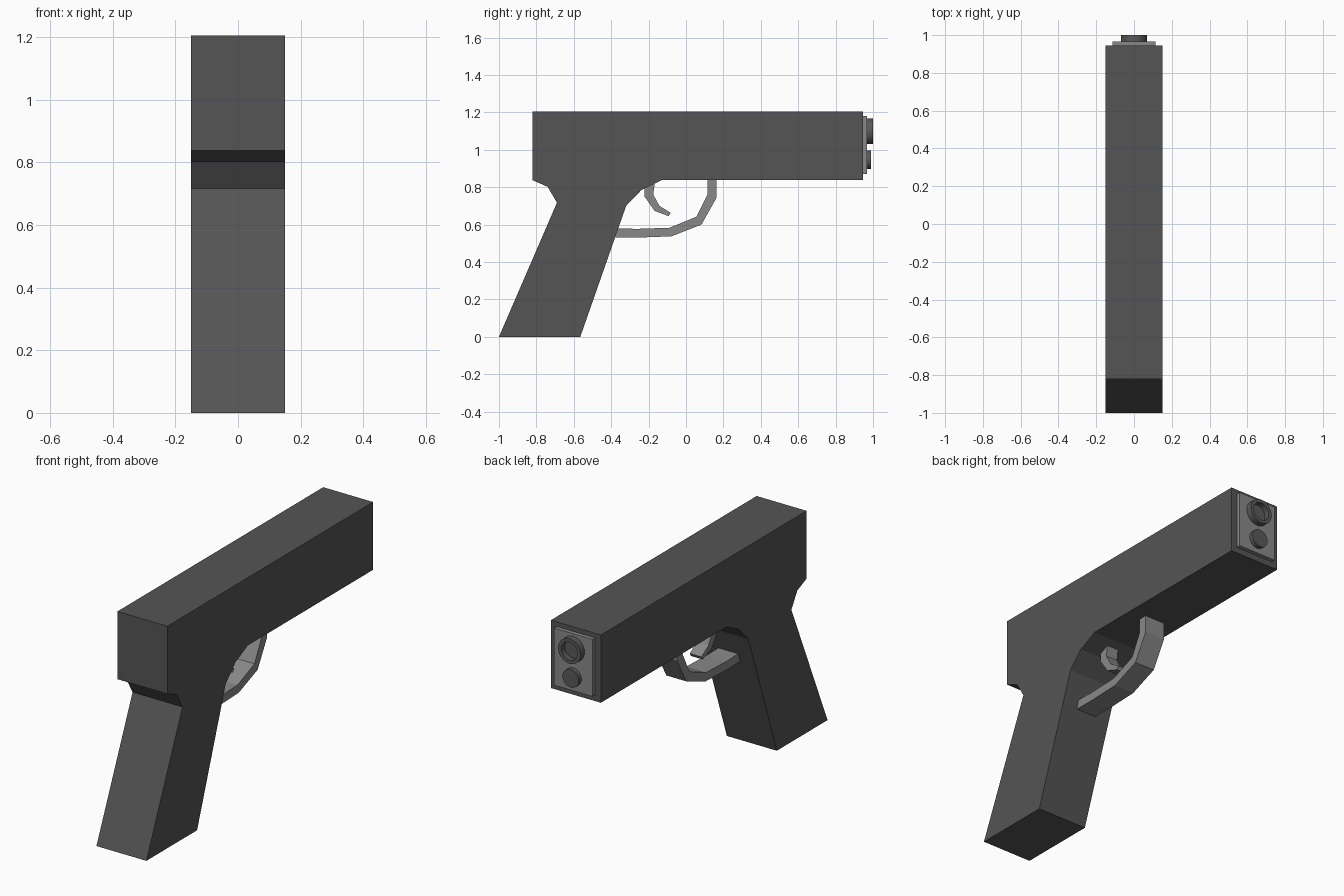
import bpy, bmesh, math

if "Cube" in bpy.data.objects:
    bpy.data.objects.remove(bpy.data.objects["Cube"])


def finish(name, bm):
    bmesh.ops.recalc_face_normals(bm, faces=bm.faces)
    mesh = bpy.data.meshes.new(name)
    bm.to_mesh(mesh)
    bm.free()
    obj = bpy.data.objects.new(name, mesh)
    bpy.context.collection.objects.link(obj)
    return obj


def slab(name, profile, half_width):
    """Extrude a (y, z) outline symmetrically across x."""
    bm = bmesh.new()
    face = bm.faces.new([bm.verts.new((-half_width, y, z)) for y, z in profile])
    out = bmesh.ops.extrude_face_region(bm, geom=[face])
    moved = [v for v in out["geom"] if isinstance(v, bmesh.types.BMVert)]
    bmesh.ops.translate(bm, verts=moved, vec=(2 * half_width, 0, 0))
    return finish(name, bm)


def strip(name, outer, inner, half_width):
    """Curved strap of quads between two (y, z) edges."""
    bm = bmesh.new()
    rings = []
    for o, i in zip(outer, inner):
        rings.append([bm.verts.new(p) for p in (
            (-half_width, *o), (half_width, *o), (half_width, *i), (-half_width, *i))])
    for a, b in zip(rings, rings[1:]):
        for k in range(4):
            n = (k + 1) % 4
            bm.faces.new((a[k], a[n], b[n], b[k]))
    bm.faces.new(rings[0])
    bm.faces.new(rings[-1])
    return finish(name, bm)


def lathe(name, z, profile, n=32):
    """Spin an (r, y) profile around a y-parallel axis at height z."""
    bm = bmesh.new()
    rings = [[bm.verts.new((r * math.cos(t), y, z + r * math.sin(t)))
              for t in (2 * math.pi * k / n for k in range(n))] for r, y in profile]
    for a, b in zip(rings, rings[1:]):
        for k in range(n):
            m = (k + 1) % n
            bm.faces.new((a[k], a[m], b[m], b[k])).smooth = True
    bm.faces.new(rings[-1])
    obj = finish(name, bm)
    bpy.context.view_layer.objects.active = obj
    obj.select_set(True)
    bpy.ops.object.shade_smooth_by_angle(angle=math.radians(35))
    obj.select_set(False)
    return obj


def colour(value, *objs):
    mat = bpy.data.materials.new("grey")
    mat.diffuse_color = (value, value, value, 1)
    mat.use_nodes = True
    mat.node_tree.nodes["Principled BSDF"].inputs["Base Color"].default_value = mat.diffuse_color
    for o in objs:
        o.data.materials.append(mat)


# Slide and grip in one outline
body = slab("body", [(-0.82, 1.205), (0.945, 1.205), (0.945, 0.837), (-0.13, 0.837),
                     (-0.238, 0.785), (-0.32, 0.70), (-0.565, 0), (-1, 0),
                     (-0.69, 0.717), (-0.74, 0.802), (-0.82, 0.837)], 0.15)

# Plate at the end of the slide
plate = slab("end_plate", [(0.94, 0.87), (0.967, 0.87), (0.967, 1.18), (0.94, 1.18)], 0.115)

# Hollow upper tube and solid lower rod
tube = lathe("upper_tube", 1.098, [(0.068, 0.96), (0.068, 1.0), (0.049, 1.0), (0.049, 0.97)])
rod = lathe("lower_rod", 0.946, [(0.049, 0.96), (0.049, 0.99)])

# Guard loop below the body
guard = strip("guard",
              [(0.163, 0.84), (0.163, 0.743), (0.083, 0.60), (-0.078, 0.537), (-0.265, 0.53), (-0.378, 0.532)],
              [(0.115, 0.84), (0.115, 0.76), (0.056, 0.642), (-0.088, 0.583), (-0.265, 0.577), (-0.372, 0.58)],
              0.06)

# Curved lever inside the guard
lever = strip("lever",
              [(-0.222, 0.84), (-0.222, 0.75), (-0.168, 0.673), (-0.093, 0.645)],
              [(-0.165, 0.84), (-0.175, 0.76), (-0.142, 0.70), (-0.082, 0.663)],
              0.035)

colour(0.09, body)
colour(0.25, plate, guard, lever)
colour(0.10, tube, rod)
